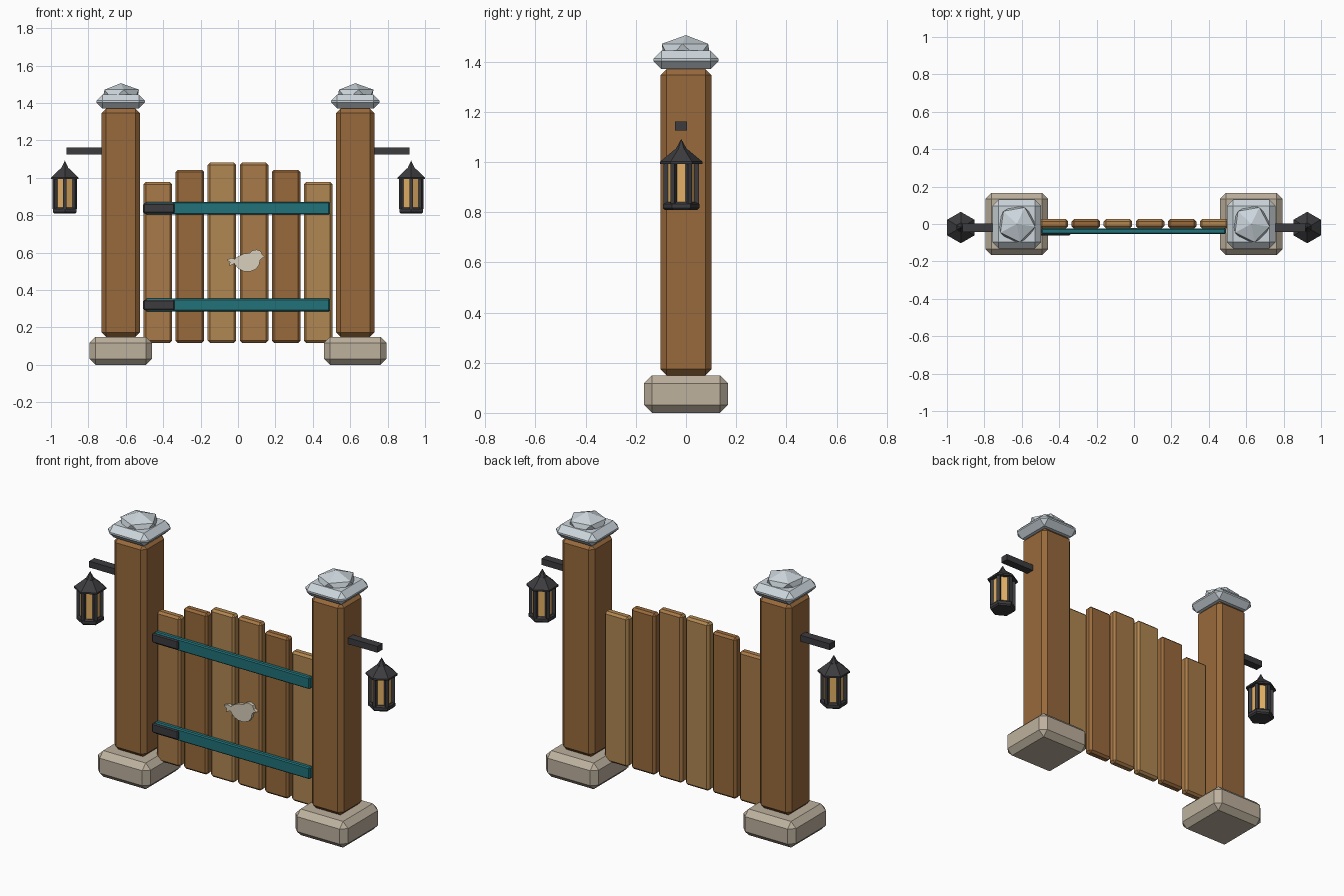
import bpy, bmesh, math
from mathutils import Matrix

if "Cube" in bpy.data.objects:
    bpy.data.objects.remove(bpy.data.objects["Cube"])


def material(name, hexcol):
    rgb = [int(hexcol[i:i + 2], 16) / 255 for i in (0, 2, 4)]
    m = bpy.data.materials.new(name)
    m.diffuse_color = [((c + 0.055) / 1.055) ** 2.4 for c in rgb] + [1]
    m.use_nodes = True
    m.node_tree.nodes["Principled BSDF"].inputs["Base Color"].default_value = m.diffuse_color
    return m


POST = material("post_wood", "98693c")
PLANKS = [material("plank_mid", "a87a48"), material("plank_dark", "996a3c"),
          material("plank_light", "b18752")]
STONE = material("stone", "bdb19e")
CAP = material("cap_metal", "ccd6dc")
TEAL = material("teal_paint", "217279")
IRON = material("iron", "3c3b3e")
GLASS = material("amber_glass", "e3b066")
BIRD = material("bird_cream", "d8cfbc")


def finish(bm, name, mat):
    bmesh.ops.recalc_face_normals(bm, faces=bm.faces)
    me = bpy.data.meshes.new(name)
    bm.to_mesh(me)
    bm.free()
    me.materials.append(mat)
    ob = bpy.data.objects.new(name, me)
    bpy.context.collection.objects.link(ob)
    return ob


def box(name, lo, hi, bevel, mat):
    """Chamfered box between two corners."""
    bm = bmesh.new()
    size = [b - a for a, b in zip(lo, hi)]
    mid = [(a + b) / 2 for a, b in zip(lo, hi)]
    bmesh.ops.create_cube(bm, size=1, matrix=Matrix.Translation(mid) @ Matrix.Diagonal(size + [1]))
    if bevel:
        bmesh.ops.bevel(bm, geom=bm.edges[:], offset=bevel, segments=1, affect='EDGES')
    return finish(bm, name, mat)


def hex_solid(name, x, y, profile, mat):
    """Stack of hexagons (radius, z) with corners pointing to +-y."""
    bm = bmesh.new()
    rings = [[bm.verts.new((x + r * math.sin(i * math.pi / 3), y + r * math.cos(i * math.pi / 3), z))
              for i in range(6)] for r, z in profile]
    for a, b in zip(rings, rings[1:]):
        for i in range(6):
            j = (i + 1) % 6
            bm.faces.new((a[i], a[j], b[j], b[i]))
    bm.faces.new(rings[0])
    bm.faces.new(rings[-1])
    bmesh.ops.remove_doubles(bm, verts=bm.verts, dist=1e-5)
    return finish(bm, name, mat)


for side, s in (("left", -1), ("right", 1)):
    # Stone foot, post and cap
    px = s * 0.627

    def block(part, half, z0, z1, bev, mat):
        box(f"{side}_{part}", (px - half, -half, z0), (px + half, half, z1), bev, mat)

    block("post_base", 0.167, 0, 0.15, 0.032, STONE)
    block("post", 0.102, 0.15, 1.37, 0.024, POST)
    block("post_cap", 0.13, 1.37, 1.445, 0.033, CAP)
    # Faceted cap top
    bm = bmesh.new()
    bmesh.ops.create_icosphere(bm, subdivisions=1, radius=1,
                               matrix=Matrix.Translation((px, 0, 1.443))
                               @ Matrix.Diagonal((0.11, 0.11, 0.063, 1))
                               @ Matrix.Rotation(math.radians(-8), 4, 'Z'))
    finish(bm, f"{side}_cap_top", CAP)

    # Lantern arm
    x0, x1 = sorted((s * 0.71, s * 0.916))
    box(f"{side}_lantern_arm", (x0, -0.043, 1.125), (x1, 0.004, 1.161), 0, IRON)

    # Lantern
    lx, ly = s * 0.926, -0.019
    hex_solid(f"{side}_lantern_base", lx, ly,
              [(0.064, 0.808), (0.072, 0.816), (0.072, 0.832), (0.064, 0.841)], IRON)
    hex_solid(f"{side}_lantern_glass", lx, ly, [(0.058, 0.838), (0.058, 1.0)], GLASS)
    hex_solid(f"{side}_lantern_roof", lx, ly,
              [(0.084, 0.993), (0.084, 1.002), (0.026, 1.05)], IRON)
    hex_solid(f"{side}_lantern_finial", lx, ly, [(0.026, 1.045), (0.0, 1.092)], IRON)
    for i in range(6):
        a = i * math.pi / 3
        bm = bmesh.new()
        bmesh.ops.create_cube(bm, size=1, matrix=Matrix.Translation((lx, ly, 0.917))
                              @ Matrix.Rotation(a, 4, 'Z')
                              @ Matrix.Translation((0, 0.06, 0))
                              @ Matrix.Diagonal((0.02, 0.02, 0.165, 1)))
        finish(bm, f"{side}_lantern_bar_{i + 1}", IRON)

# Gate planks with an arched top line
for i, top in enumerate((0.977, 1.043, 1.081, 1.081, 1.043, 0.977)):
    cx = (i - 2.5) * 0.1715
    box(f"gate_plank_{i + 1}", (cx - 0.076, -0.024, 0.117), (cx + 0.076, 0.026, top),
        0.012, PLANKS[i % 3])

# Cross straps and hinge plates
for name, z in (("lower", 0.32), ("upper", 0.837)):
    box(f"{name}_strap", (-0.495, -0.053, z - 0.034), (0.491, -0.023, z + 0.034), 0.006, TEAL)
    box(f"{name}_hinge", (-0.507, -0.061, z - 0.027), (-0.339, -0.025, z + 0.027), 0.006, IRON)

# Bird plaque: outline (x, z) extruded
outline = [(0.147, 0.577), (0.13, 0.588), (0.122, 0.608), (0.1, 0.616), (0.078, 0.612),
           (0.062, 0.598), (0.03, 0.594), (0.0, 0.58), (-0.018, 0.566), (-0.035, 0.572),
           (-0.062, 0.561), (-0.043, 0.55), (-0.047, 0.527), (-0.02, 0.541),
           (0.0, 0.515), (0.03, 0.5), (0.065, 0.498), (0.098, 0.513), (0.114, 0.537),
           (0.118, 0.56), (0.129, 0.57)]
bm = bmesh.new()
face = bm.faces.new([bm.verts.new((x, -0.022, z)) for x, z in outline])
ext = bmesh.ops.extrude_face_region(bm, geom=[face], use_keep_orig=True)
bmesh.ops.translate(bm, vec=(0, -0.02, 0),
                    verts=[v for v in ext["geom"] if isinstance(v, bmesh.types.BMVert)])
finish(bm, "bird_plaque", BIRD)
